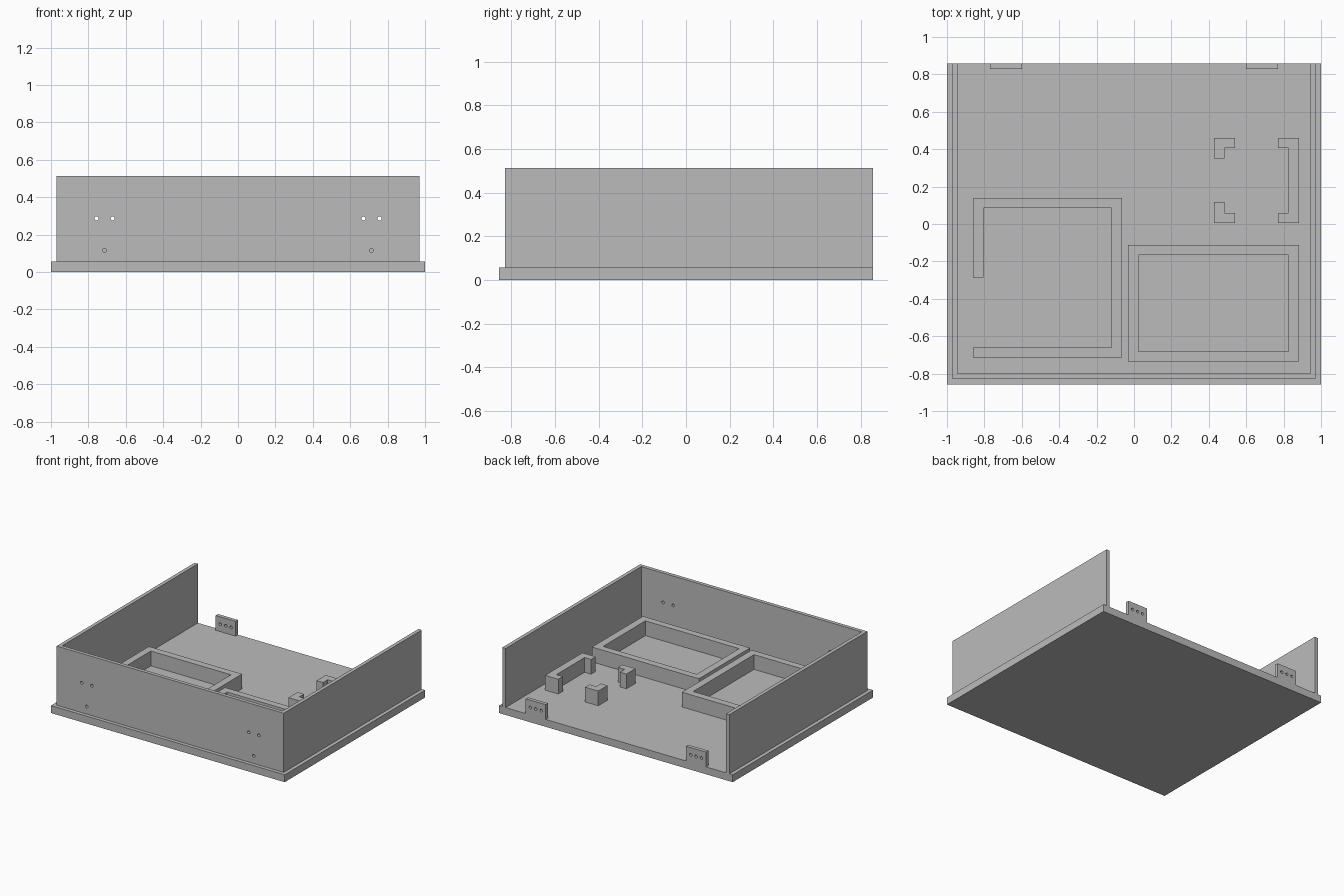
import bpy, bmesh, math
from mathutils import Matrix

if "Cube" in bpy.data.objects:
    bpy.data.objects.remove(bpy.data.objects["Cube"])

U = 2 / 70            # design unit
FLOOR = 2 * U         # top of the base plate
WALL_TOP = 18 * U
RAIL_TOP = 6 * U
BACK = 30 * U

grey = bpy.data.materials.new("light grey")
grey.diffuse_color = (0.50, 0.50, 0.50, 1)
grey.use_nodes = True
grey.node_tree.nodes["Principled BSDF"].inputs["Base Color"].default_value = grey.diffuse_color


def finish(name, bm):
    bmesh.ops.recalc_face_normals(bm, faces=bm.faces)
    mesh = bpy.data.meshes.new(name)
    bm.to_mesh(mesh)
    bm.free()
    mesh.materials.append(grey)
    obj = bpy.data.objects.new(name, mesh)
    bpy.context.collection.objects.link(obj)
    return obj


def prism(name, outline, z0, z1):
    """Extrude a plan outline from z0 up to z1."""
    bm = bmesh.new()
    face = bm.faces.new([bm.verts.new((x, y, z0)) for x, y in outline])
    top = bmesh.ops.extrude_face_region(bm, geom=[face])["geom"]
    verts = [v for v in top if isinstance(v, bmesh.types.BMVert)]
    bmesh.ops.translate(bm, verts=verts, vec=(0, 0, z1 - z0))
    return finish(name, bm)


def rect(x0, x1, y0, y1):
    return [(x0, y0), (x1, y0), (x1, y1), (x0, y1)]


def drill(obj, holes, y, radius):
    """Cut round holes along y at the given (x, z) centres."""
    bm = bmesh.new()
    for x, z in holes:
        m = Matrix.Translation((x, y, z)) @ Matrix.Rotation(math.pi / 2, 4, 'X')
        bmesh.ops.create_cone(bm, cap_ends=True, segments=24, radius1=radius,
                              radius2=radius, depth=0.1, matrix=m)
    cutter = finish(obj.name + "_hole_cutter", bm)
    cutter.hide_render = True
    cutter.hide_set(True)
    cutter.display_type = 'WIRE'
    mod = obj.modifiers.new("holes", 'BOOLEAN')
    mod.operation = 'DIFFERENCE'
    mod.solver = 'EXACT'
    mod.object = cutter


# Base plate
prism("base_plate", rect(-1, 1, -BACK, BACK), 0, FLOOR)

# Three-sided wall, open at the back
xo, xi, yo, yi = 34 * U, 33 * U, -29 * U, -28 * U
walls = prism("walls", [(-xo, yo), (xo, yo), (xo, BACK), (xi, BACK),
                        (xi, yi), (-xi, yi), (-xi, BACK), (-xo, BACK)],
              FLOOR, WALL_TOP)
drill(walls, [(s * x, z) for s in (-1, 1)
              for x, z in ((0.671, 0.287), (0.757, 0.287), (0.714, 0.115))],
      -0.814, 0.011)

# Drilled tabs on the back edge
for side, s in (("left", -1), ("right", 1)):
    xa, xb = sorted((s * 0.60, s * 0.771))
    tab = prism(side + "_back_tab", rect(xa, xb, 29 * U, BACK), FLOOR, RAIL_TOP)
    drill(tab, [(s * 0.686 + d, 4 * U) for d in (-0.046, 0, 0.046)], 0.843, 0.011)

# Left tray rail, with a gap in its outer side
prism("left_tray_rail",
      [(-0.86, -0.286), (-0.86, 0.14), (-0.063, 0.14), (-0.063, -0.714),
       (-0.86, -0.714), (-0.86, -0.66), (-0.12, -0.66), (-0.12, 0.085),
       (-0.805, 0.085), (-0.805, -0.286)], FLOOR, RAIL_TOP)

# Right tray rail, a closed frame
bm = bmesh.new()
rings = [[[bm.verts.new((x, y, z)) for x, y in r] for z in (FLOOR, RAIL_TOP)]
         for r in (rect(-0.033, 0.883, -0.735, -0.111),
                   rect(0.023, 0.825, -0.682, -0.165))]
(ob, ot), (ib, it) = rings
for i in range(4):
    j = (i + 1) % 4
    for a, b in ((ob, ot), (ot, it), (it, ib), (ib, ob)):
        bm.faces.new((a[i], a[j], b[j], b[i]))
finish("right_tray_rail", bm)

# Board holder: two corner posts and a bracket, mirrored about its centre line
mid, half, arm, t = 0.233, 0.228, 0.112, 0.055
for name, s in (("front_corner_post", -1), ("rear_corner_post", 1)):
    e = mid + s * half
    prism(name, [(0.428, e), (0.428 + arm, e), (0.428 + arm, e - s * t),
                 (0.428 + t, e - s * t), (0.428 + t, e - s * arm),
                 (0.428, e - s * arm)], FLOOR, RAIL_TOP)
lo, hi = mid - half, mid + half
prism("side_bracket",
      [(0.77, lo), (0.883, lo), (0.883, hi), (0.77, hi), (0.77, hi - t),
       (0.825, hi - t), (0.825, lo + t), (0.77, lo + t)], FLOOR, RAIL_TOP)
